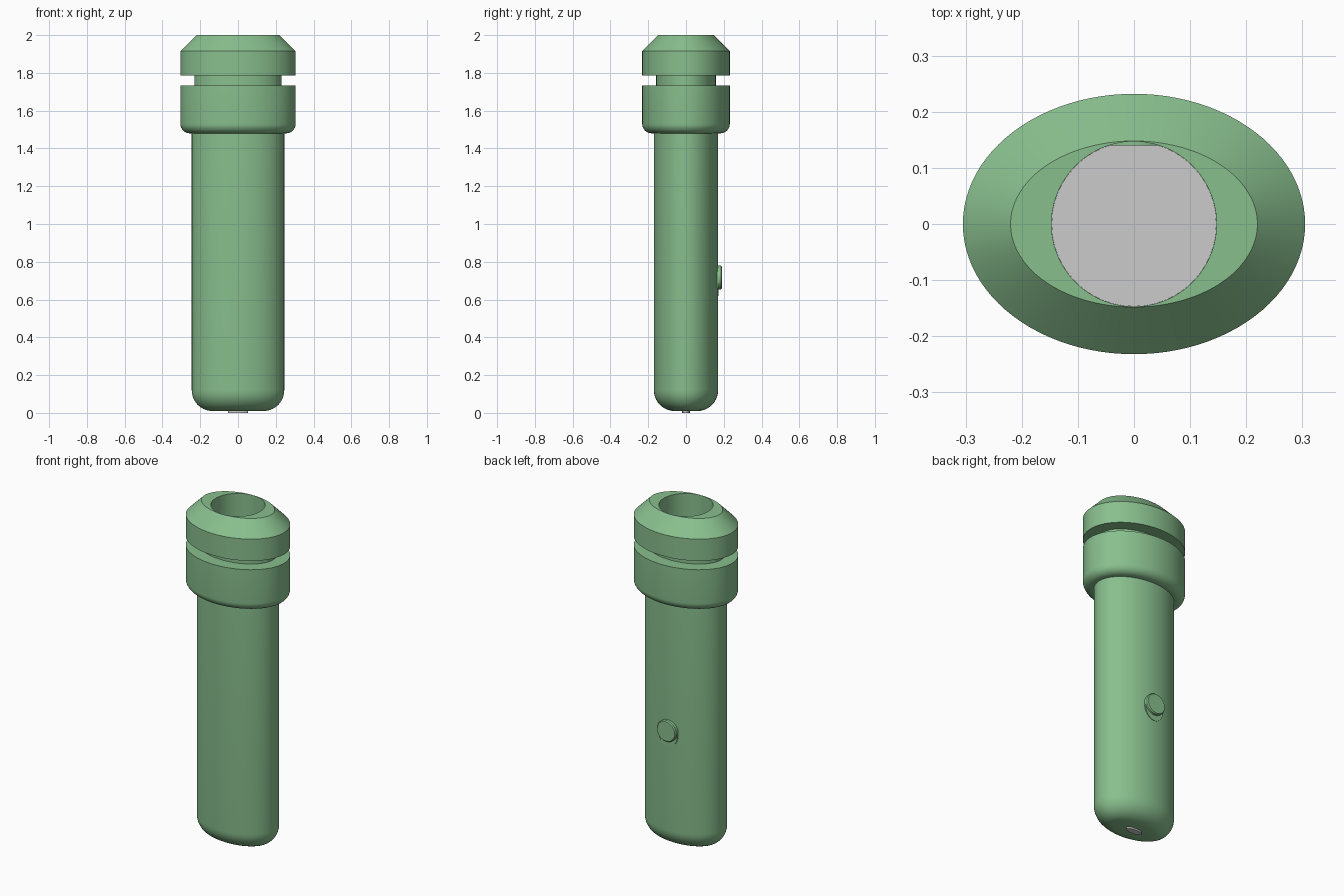
import bpy, bmesh, math

if "Cube" in bpy.data.objects:
    bpy.data.objects.remove(bpy.data.objects["Cube"])

SIDES = 96
green = bpy.data.materials.new("green")
green.diffuse_color = (0.25, 0.52, 0.27, 1)
green.use_nodes = True
green.node_tree.nodes["Principled BSDF"].inputs["Base Color"].default_value = green.diffuse_color


def finish(name, bm, mat=None):
    bmesh.ops.recalc_face_normals(bm, faces=bm.faces)
    mesh = bpy.data.meshes.new(name)
    bm.to_mesh(mesh)
    bm.free()
    ob = bpy.data.objects.new(name, mesh)
    bpy.context.collection.objects.link(ob)
    if mat:
        mesh.materials.append(mat)
    bpy.ops.object.select_all(action='DESELECT')
    ob.select_set(True)
    bpy.context.view_layer.objects.active = ob
    bpy.ops.object.shade_smooth_by_angle(angle=math.radians(30))
    return ob


def loft(name, rings, mat=None, place=None):
    """Skin a stack of (rx, ry, z) ellipses, capped at both ends."""
    bm = bmesh.new()
    angles = [2 * math.pi * i / SIDES for i in range(SIDES)]
    place = place or (lambda x, y, z: (x, y, z))
    loops = [[bm.verts.new(place(rx * math.cos(a), ry * math.sin(a), z)) for a in angles]
             for rx, ry, z in rings]
    for low, high in zip(loops, loops[1:]):
        for i in range(SIDES):
            j = (i + 1) % SIDES
            bm.faces.new((low[i], low[j], high[j], high[i]))
    bm.faces.new(loops[0])
    bm.faces.new(loops[-1])
    return finish(name, bm, mat)


def fillet(rx, ry, z, r, steps=10):
    """Quarter-round lower edge, from the flat underside up to the side wall."""
    out = []
    for i in range(steps + 1):
        a = math.pi / 2 * i / steps
        inset = r * (1 - math.sin(a))
        out.append((rx - inset, ry - inset, z + r * (1 - math.cos(a))))
    return out


# Oval tube, grooved collar and round bore in one continuous shell
shell = fillet(0.245, 0.17, 0.01, 0.11)
shell += [(0.245, 0.17, 1.48)]
shell += fillet(0.305, 0.232, 1.48, 0.05, 8)
shell += [(0.305, 0.232, 1.732), (0.231, 0.158, 1.732),
          (0.231, 0.158, 1.785), (0.305, 0.232, 1.785),
          (0.305, 0.232, 1.915), (0.22, 0.148, 2.0),
          (0.147, 0.147, 2.0), (0.147, 0.147, 0.1)]
loft("tube_shell", shell, green)

# Grey floor of the bore and small grey tip underneath
loft("bore_floor", [(0.1468, 0.1468, 0.1), (0.1468, 0.1468, 0.11)])
loft("bottom_tip", [(0.052, 0.02, 0.0), (0.052, 0.02, 0.03)])


# Round button on the back
def on_back(x, y, z):
    return (x, z, 0.717 + y)


loft("back_button", [(0.063, 0.063, 0.14), (0.063, 0.063, 0.184), (0.058, 0.058, 0.19)],
     green, on_back)

# Low pad running down below the button
loft("button_pad", [(0.063, 0.08, 0.14), (0.063, 0.08, 0.172)], green,
     lambda x, y, z: (x, z, 0.70 + y))
